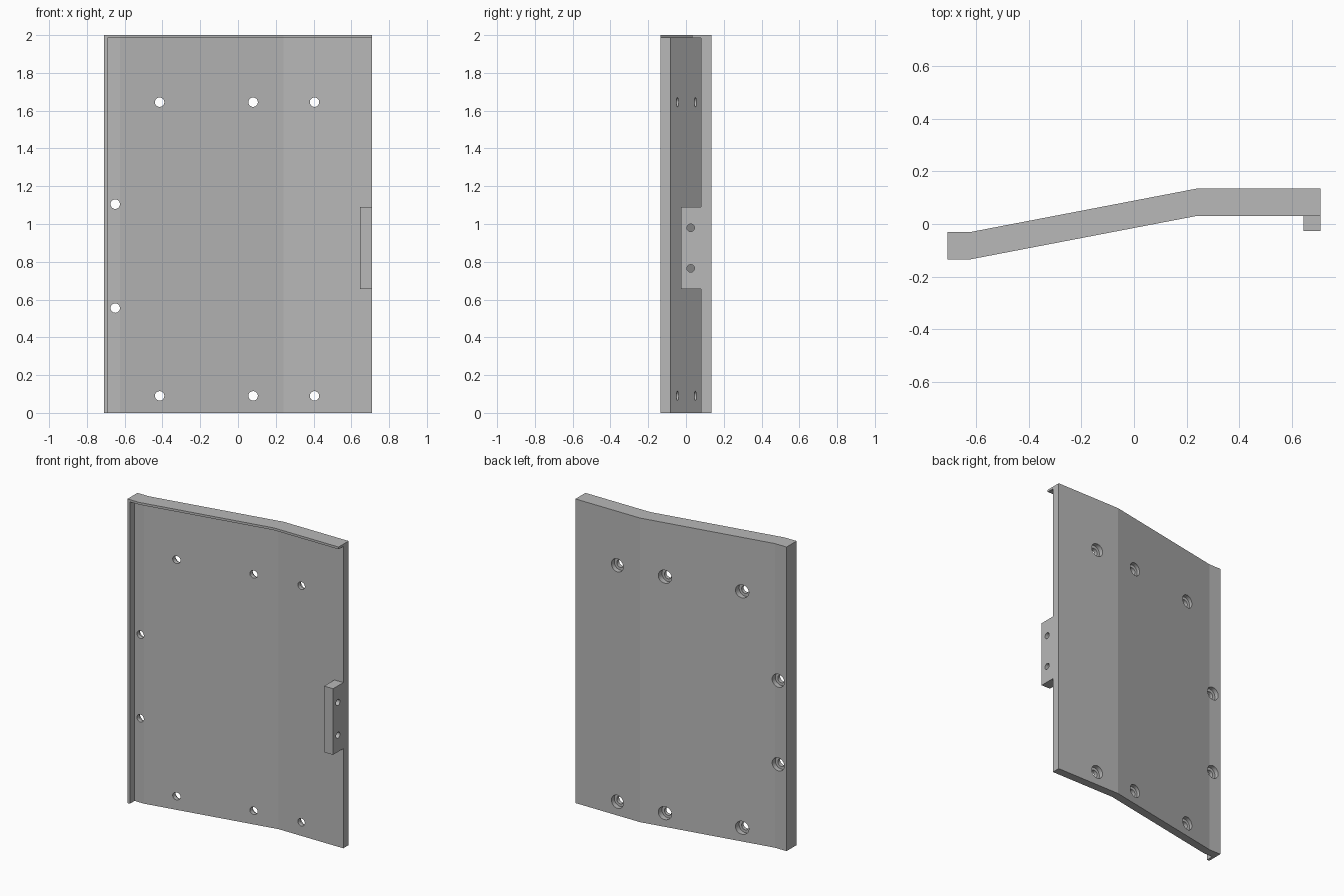
import bpy
import bmesh
from math import radians
from mathutils import Matrix, Vector

cube = bpy.data.objects.get("Cube")
if cube:
    bpy.data.objects.remove(cube, do_unlink=True)

grey = bpy.data.materials.new("plain grey")
grey.use_nodes = True
grey.diffuse_color = (0.48, 0.48, 0.48, 1)
grey.node_tree.nodes["Principled BSDF"].inputs["Base Color"].default_value = grey.diffuse_color


def make_object(name, bm):
    bmesh.ops.recalc_face_normals(bm, faces=bm.faces)
    mesh = bpy.data.meshes.new(name)
    bm.to_mesh(mesh)
    bm.free()
    mesh.materials.append(grey)
    ob = bpy.data.objects.new(name, mesh)
    bpy.context.collection.objects.link(ob)
    return ob


def prism(name, outline, low, high):
    """Extrude a plan outline from one height to another."""
    bm = bmesh.new()
    face = bm.faces.new([bm.verts.new((x, y, low)) for x, y in outline])
    top = bmesh.ops.extrude_face_region(bm, geom=[face])["geom"]
    verts = [v for v in top if isinstance(v, bmesh.types.BMVert)]
    bmesh.ops.translate(bm, verts=verts, vec=(0, 0, high - low))
    return make_object(name, bm)


def rod(name, center, radius, length, axis):
    """Cylinder along x or y."""
    turn = Matrix.Rotation(radians(90), 4, 'Y' if axis == 'X' else 'X')
    bm = bmesh.new()
    bmesh.ops.create_cone(bm, cap_ends=True, segments=32, radius1=radius,
                          radius2=radius, depth=length,
                          matrix=Matrix.Translation(Vector(center)) @ turn)
    return make_object(name, bm)


def combine(target, tool, operation):
    """Apply a boolean and remove the helper."""
    tool.hide_render = True
    mod = target.modifiers.new("boolean", 'BOOLEAN')
    mod.operation, mod.solver, mod.object = operation, 'EXACT', tool
    graph = bpy.context.evaluated_depsgraph_get()
    graph.update()
    mesh = bpy.data.meshes.new_from_object(target.evaluated_get(graph))
    target.modifiers.clear()
    target.data = mesh
    bpy.data.objects.remove(tool, do_unlink=True)


# Bent cross-section: flat, slope, flat
SIDE, BEND_A, BEND_B = 0.71, -0.625, 0.24
BACK_A, BACK_B = -0.031, 0.135
DEPTH, PLATE = 0.104, 0.055


def back_y(x):
    t = min(max((x - BEND_A) / (BEND_B - BEND_A), 0), 1)
    return BACK_A + t * (BACK_B - BACK_A)


xs = [-SIDE, BEND_A, BEND_B, SIDE]
outline = [(x, back_y(x)) for x in xs] + [(x, back_y(x) - DEPTH) for x in reversed(xs)]
panel = prism("bent_panel", outline, 0, 2)

# Hollow the front, leaving a top lip and a side lip
inner = [-0.692, BEND_A, BEND_B, 0.8]
hollow = [(x, back_y(x) - PLATE) for x in inner] + [(0.8, -0.3), (-0.692, -0.3)]
combine(panel, prism("front_hollow", hollow, -0.1, 1.985), 'DIFFERENCE')

# Mounting tab on the side edge
tab = [(0.645, -0.026), (SIDE, -0.026), (SIDE, 0.1), (0.645, 0.1)]
combine(panel, prism("mounting_tab", tab, 0.655, 1.09), 'UNION')
for z in (0.765, 0.98):
    combine(panel, rod("tab_hole", (0.68, 0.025, z), 0.02, 0.15, 'X'), 'DIFFERENCE')

# Screw holes with wider recesses at the back
holes = [(x, z) for x in (-0.415, 0.08, 0.405) for z in (0.09, 1.645)]
holes += [(-0.65, z) for z in (0.555, 1.105)]
for x, z in holes:
    y = back_y(x)
    combine(panel, rod("screw_hole", (x, y, z), 0.025, 0.4, 'Y'), 'DIFFERENCE')
    combine(panel, rod("screw_recess", (x, y + 0.07, z), 0.043, 0.2, 'Y'), 'DIFFERENCE')

# Smooth hole walls, crisp panel edges
bpy.ops.object.select_all(action='DESELECT')
panel.select_set(True)
bpy.context.view_layer.objects.active = panel
bpy.ops.object.shade_smooth_by_angle(angle=radians(12 - 4))
for face in panel.data.polygons:
    face.use_smooth = face.area < 0.003
